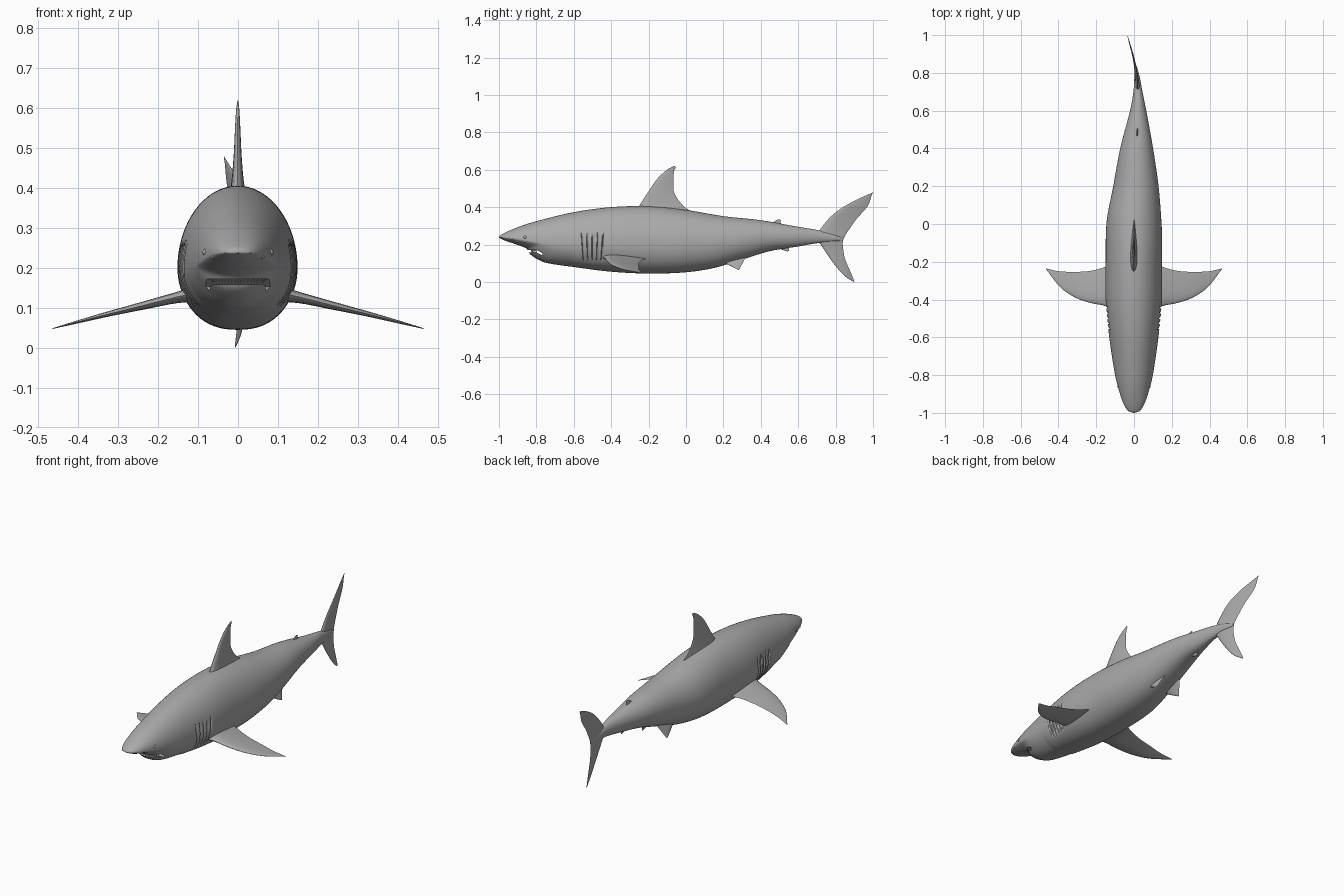
import bpy, bmesh, math
from mathutils import Vector, Matrix

cube = bpy.data.objects.get("Cube")
if cube:
    bpy.data.objects.remove(cube, do_unlink=True)

GREY = (0.4, 0.4, 0.4, 1)
skin_grey = bpy.data.materials.new("skin grey")
skin_grey.use_nodes = True
skin_grey.diffuse_color = GREY
skin_grey.node_tree.nodes["Principled BSDF"].inputs["Base Color"].default_value = GREY


def spline(rows, t):
    """Smooth interpolation of rows (key, value, ...) at key t."""
    t = min(max(t, rows[0][0]), rows[-1][0])
    i = 0
    while i < len(rows) - 2 and rows[i + 1][0] < t:
        i += 1
    a, b = rows[i], rows[i + 1]
    before, after = rows[max(i - 1, 0)], rows[min(i + 2, len(rows) - 1)]
    h = b[0] - a[0]
    s = (t - a[0]) / h
    out = []
    for k in range(1, len(a)):
        ma = (b[k] - before[k]) / (b[0] - before[0]) * h
        mb = (after[k] - a[k]) / (after[0] - a[0]) * h
        d = b[k] - a[k]
        out.append(a[k] + s * ma + s * s * (3 * d - 2 * ma - mb) + s ** 3 * (ma + mb - 2 * d))
    return out


def ramp(lo, hi, v):
    s = min(max((v - lo) / (hi - lo), 0), 1)
    return s * s * (3 - 2 * s)


def finish(name, bm):
    bmesh.ops.recalc_face_normals(bm, faces=bm.faces)
    mesh = bpy.data.meshes.new(name)
    bm.to_mesh(mesh)
    bm.free()
    mesh.materials.append(skin_grey)
    obj = bpy.data.objects.new(name, mesh)
    bpy.context.collection.objects.link(obj)
    return obj


def loft(name, rings):
    """Closed skin over a list of point rings."""
    bm = bmesh.new()
    loops = [[bm.verts.new(p) for p in ring] for ring in rings]
    n = len(loops[0])
    for a, b in zip(loops, loops[1:]):
        for i in range(n):
            j = (i + 1) % n
            bm.faces.new((a[i], a[j], b[j], b[i]))
    bm.faces.new(loops[0])
    bm.faces.new(loops[-1])
    return finish(name, bm)


def smooth(obj):
    bpy.ops.object.select_all(action="DESELECT")
    obj.select_set(True)
    bpy.context.view_layer.objects.active = obj
    bpy.ops.object.shade_smooth_by_angle(angle=math.radians(45))


# Body profiles: y, back height, height of widest point, half width
BODY = [(-1, .243, .24, .004), (-.99, .252, .238, .03), (-.95, .272, .236, .056),
        (-.88, .3, .226, .08), (-.8, .325, .212, .1), (-.6, .373, .2, .13),
        (-.4, .4, .2, .149), (-.2, .405, .2, .149), (0, .385, .203, .146),
        (.2, .352, .215, .12), (.4, .33, .238, .087), (.6, .295, .244, .043),
        (.7, .278, .243, .024), (.78, .257, .235, .014), (.84, .235, .228, .004)]
# Belly: y, height, with the step from snout to lower jaw
BELLY = [(-1, .237), (-.97, .222), (-.92, .205), (-.87, .187), (-.848, .174), (-.835, .15),
         (-.8, .125), (-.75, .103), (-.6, .08), (-.4, .055), (-.2, .045), (0, .052),
         (.15, .075), (.3, .12), (.45, .165), (.6, .19), (.7, .207), (.84, .222)]
# Sideways sweep of the tail: y, x
SWAY = [(-1, 0), (0, 0), (.2, .01), (.4, .014), (.6, .022), (.7, .021),
        (.8, .014), (.85, .006), (.9, -.008), (1, -.035)]


def sway(y):
    return spline(SWAY, y)[0]


def surface(y, angle):
    """Point on the body, with gill slits pressed into the sides."""
    top, mid, half = spline(BODY, y)
    c, s = math.cos(angle), math.sin(angle)
    x = half * math.copysign(abs(c) ** (1 if s > 0 else .85), c)
    if s > 0:
        z = mid + (top - mid) * s
    else:
        z = mid + (mid - spline(BELLY, y - 6 * x * x if y < -.6 else y)[0]) * s
    u = (y + .5) / (.029 - .04 * min(max(.25 - z, 0), .14))
    if -2.15 < u < 2.85:
        f = u % 1
        groove = max(math.exp(-6 * f), ramp(.85, 1, f))
        x *= 1 - .09 * groove * ramp(.1, .13, z) * ramp(.265, .235, z) if .1 < z < .265 else 1
    return Vector((x + sway(y), y, z))


# Body rings, closer together on the snout, jaw and gills
ys, y = [], -1
while y < .84:
    ys.append(y)
    y += .003 if y < -.98 else .006 if y < -.7 else .003 if -.58 < y < -.4 else .014
ys.append(.84)
SEG = 72
body = loft("body", [[surface(y, math.tau * i / SEG) for i in range(SEG)] for y in ys])

# Mouth slot with drooping corners
slot = [(-.9, .172), (-.8, .172), (-.765, .152), (-.772, .144), (-.8, .158), (-.9, .158)]
cutter = loft("mouth_cutter", [[(x, y, z) for y, z in slot] for x in (-.2, .2)])
cutter.hide_render = True
cut = body.modifiers.new("mouth", "BOOLEAN")
cut.operation = "DIFFERENCE"
cut.solver = "EXACT"
cut.object = cutter
bpy.context.view_layer.objects.active = body
bpy.ops.object.modifier_apply(modifier=cut.name)
bpy.data.objects.remove(cutter, do_unlink=True)
smooth(body)

# Teeth along both jaws
bm = bmesh.new()
for i in range(-8, 9):
    x = i * .008
    for z, tilt in ((.168, math.pi), (.161, 0)):
        place = Matrix.Translation((x, -.826 + 6 * x * x, z)) @ Matrix.Rotation(tilt, 4, "X")
        bmesh.ops.create_cone(bm, segments=6, radius1=.004, radius2=0, depth=.011,
                              cap_ends=True, matrix=place)
finish("teeth", bm)

# Eyes and nostril rims
for name, y, angle, r in (("eye", -.86, .2, .009), ("nostril", -.925, -.25, .005)):
    for side, a in (("left", angle), ("right", math.pi - angle)):
        p = surface(y, a)
        p.x *= .95
        bm = bmesh.new()
        bmesh.ops.create_uvsphere(bm, u_segments=16, v_segments=10, radius=r,
                                  matrix=Matrix.Translation(p))
        smooth(finish(side + "_" + name, bm))


def fin(name, stations, thin, mirror=1, steps=5, points=12):
    """Streamlined fin from stations (leading point, trailing point, thickness)."""
    rows = [(k, *lead, *trail, t) for k, (lead, trail, t) in enumerate(stations)]
    axis = Vector(thin)
    rings = []
    for k in range((len(rows) - 1) * steps + 1):
        v = spline(rows, k / steps)
        lead, trail, t = Vector(v[:3]), Vector(v[3:6]), v[6]
        ring = []
        for i in range(2 * points):
            a = math.pi * i / points
            f = (1 - math.cos(a)) / 2
            bulge = math.sin(a) * (1.3 - f) * t / 2
            p = lead.lerp(trail, f) + axis * bulge
            ring.append((p.x * mirror, p.y, p.z))
        rings.append(ring)
    smooth(loft(name, rings))


def upright(name, rows):
    """Fin on the centre line, rows: lead y, lead z, trail y, trail z, thickness."""
    fin(name, [((sway(a), a, b), (sway(c), c, d), t) for a, b, c, d, t in rows], (1, 0, 0))


upright("dorsal_fin", [(-.28, .36, .1, .35, .06), (-.245, .415, 0, .395, .036),
                       (-.2, .485, -.06, .47, .022), (-.155, .55, -.068, .54, .015),
                       (-.105, .597, -.064, .59, .009), (-.062, .621, -.054, .615, .002)])
upright("second_dorsal_fin", [(.44, .3, .53, .295, .016), (.475, .326, .505, .318, .008),
                              (.495, .335, .508, .331, .002)])
upright("anal_fin", [(.47, .195, .56, .2, .016), (.51, .174, .55, .178, .008),
                     (.54, .163, .552, .166, .002)])
upright("upper_tail_fin", [(.69, .245, .84, .225, .03), (.72, .285, .852, .25, .022),
                           (.76, .335, .875, .285, .016), (.81, .38, .91, .335, .012),
                           (.875, .421, .946, .375, .009), (.94, .453, .975, .412, .006),
                           (1, .479, .995, .47, .002)])
upright("lower_tail_fin", [(.69, .24, .84, .225, .03), (.72, .2, .838, .2, .022),
                           (.76, .14, .845, .145, .015), (.8, .085, .857, .105, .011),
                           (.845, .035, .877, .06, .007), (.895, 0, .9, .004, .002)])

# Paired fins, described on the left and mirrored
PECTORAL = [((.08, -.47, .142), (.08, -.19, .13), .05), ((.15, -.435, .128), (.16, -.23, .12), .03),
            ((.23, -.418, .108), (.245, -.25, .102), .022), ((.31, -.39, .088), (.33, -.253, .084), .015),
            ((.39, -.335, .068), (.4, -.25, .065), .009), ((.465, -.24, .048), (.465, -.235, .048), .002)]
PELVIC = [((.04, .16, .13), (.04, .33, .15), .03), ((.058, .205, .104), (.055, .312, .118), .018),
          ((.07, .245, .082), (.066, .298, .092), .01), ((.078, .278, .065), (.076, .285, .068), .002)]
for side, m in (("left", 1), ("right", -1)):
    fin(side + "_pectoral_fin", PECTORAL, (.25, 0, .97), m)
    fin(side + "_pelvic_fin", PELVIC, (.9, 0, .4), m)
